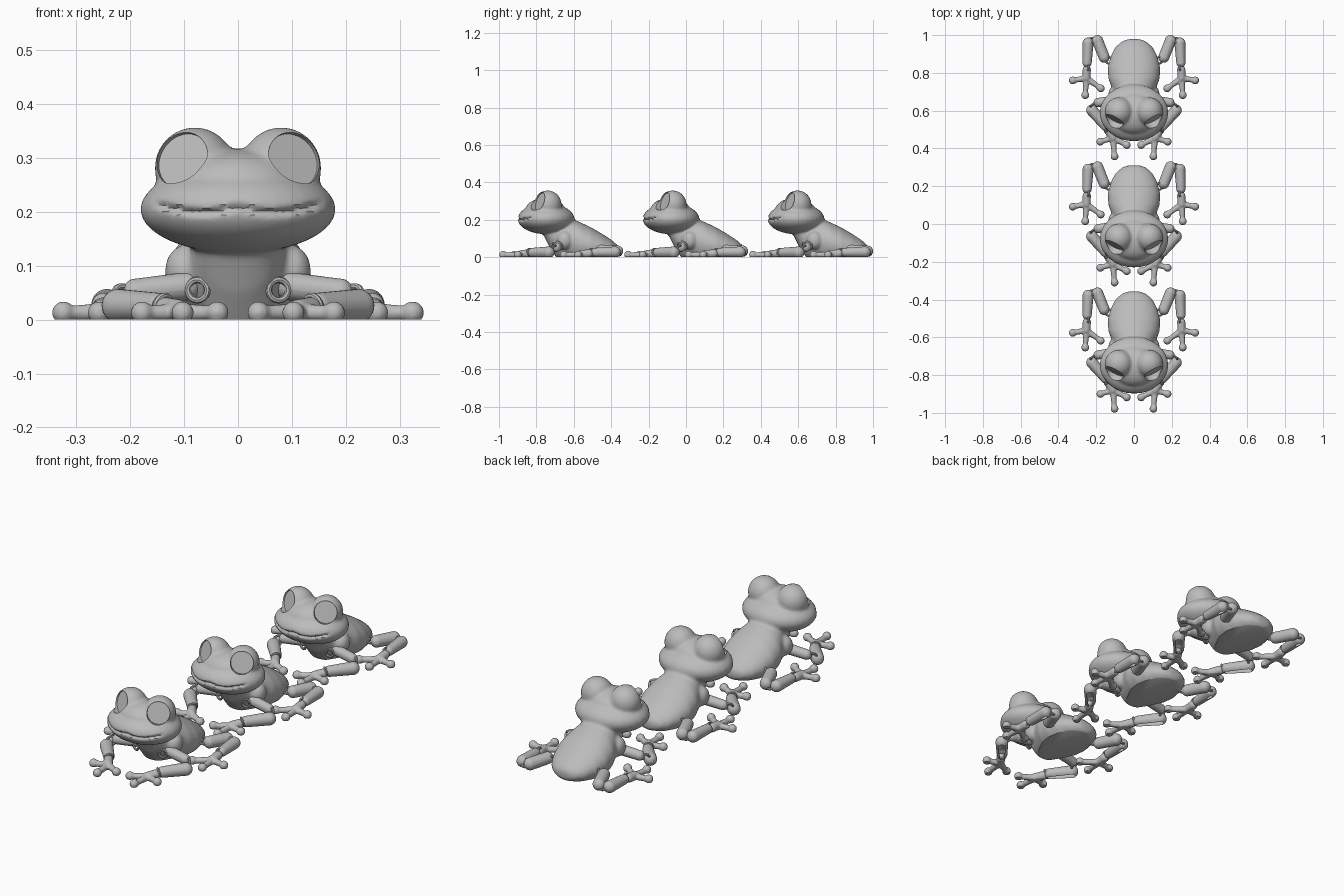
import bpy, bmesh, math
from mathutils import Vector, Matrix

cube = bpy.data.objects.get("Cube")
if cube:
    bpy.data.objects.remove(cube, do_unlink=True)

grey = bpy.data.materials.new("plain_grey")
grey.use_nodes = True
grey.diffuse_color = (0.5, 0.5, 0.5, 1)
grey.node_tree.nodes["Principled BSDF"].inputs["Base Color"].default_value = (0.5, 0.5, 0.5, 1)


# ---------- helpers ----------
def make_object(name, bm):
    mesh = bpy.data.meshes.new(name)
    bmesh.ops.recalc_face_normals(bm, faces=bm.faces)
    bm.to_mesh(mesh)
    bm.free()
    mesh.materials.append(grey)
    obj = bpy.data.objects.new(name, mesh)
    bpy.context.collection.objects.link(obj)
    return obj


def bake(obj):
    deps = bpy.context.evaluated_depsgraph_get()
    deps.update()
    mesh = bpy.data.meshes.new_from_object(obj.evaluated_get(deps), depsgraph=deps)
    obj.modifiers.clear()
    obj.data = mesh


def fuse(obj, voxel, rounds):
    """Melt overlapping solids into one smooth skin."""
    remesh = obj.modifiers.new("Remesh", 'REMESH')
    remesh.mode = 'VOXEL'
    remesh.voxel_size = voxel
    smooth = obj.modifiers.new("Smooth", 'SMOOTH')
    smooth.factor = 0.5
    smooth.iterations = rounds
    bake(obj)


def flatten_base(obj):
    """Slice off everything under the ground and close the cut."""
    bm = bmesh.new()
    bm.from_mesh(obj.data)
    bmesh.ops.bisect_plane(bm, geom=bm.verts[:] + bm.edges[:] + bm.faces[:],
                           plane_co=(0, 0, 0), plane_no=(0, 0, -1), clear_outer=True)
    rim = [e for e in bm.edges if e.is_boundary]
    if rim:
        bmesh.ops.holes_fill(bm, edges=rim, sides=0)
    bmesh.ops.recalc_face_normals(bm, faces=bm.faces)
    bm.to_mesh(obj.data)
    bm.free()


def ellipsoid(bm, centre, radii):
    matrix = Matrix.Translation(centre) @ Matrix.Diagonal((*radii, 1))
    bmesh.ops.create_uvsphere(bm, u_segments=32, v_segments=20, radius=1, matrix=matrix)


def limb(bm, start, end, r1, r2):
    """Tapered capsule."""
    part = bmesh.new()
    for p, r in ((start, r1), (end, r2)):
        bmesh.ops.create_uvsphere(part, u_segments=24, v_segments=14, radius=r,
                                  matrix=Matrix.Translation(p))
    hull = bmesh.ops.convex_hull(part, input=part.verts[:])
    inside = [v for v in hull["geom_interior"] if isinstance(v, bmesh.types.BMVert)]
    bmesh.ops.delete(part, geom=inside, context='VERTS')
    temp = bpy.data.meshes.new("temp")
    part.to_mesh(temp)
    part.free()
    bm.from_mesh(temp)
    bpy.data.meshes.remove(temp)


def ring(bm, centre, axis, major=0.019, minor=0.006, n=20, m=8):
    """Link loop joining two limb pieces."""
    turn = Vector(axis).to_track_quat('Z', 'Y')
    grid = []
    for i in range(n):
        a = math.tau * i / n
        row = []
        for j in range(m):
            b = math.tau * j / m
            d = major + minor * math.cos(b)
            p = Vector((d * math.cos(a), d * math.sin(a), minor * math.sin(b)))
            row.append(bm.verts.new(turn @ p + Vector(centre)))
        grid.append(row)
    for i in range(n):
        for j in range(m):
            k, l = (i + 1) % n, (j + 1) % m
            bm.faces.new((grid[i][j], grid[k][j], grid[k][l], grid[i][l]))


# ---------- torso, lofted along y: (y, top, bottom, half width) ----------
sections = [(-0.10, 0.20, 0.13, 0.06), (-0.06, 0.22, 0.05, 0.075), (-0.02, 0.22, -0.01, 0.09),
            (0.04, 0.212, -0.03, 0.112), (0.10, 0.188, -0.04, 0.136), (0.16, 0.16, -0.04, 0.139),
            (0.22, 0.125, -0.03, 0.124), (0.27, 0.092, -0.015, 0.098),
            (0.30, 0.066, 0.0, 0.062), (0.311, 0.05, 0.01, 0.03)]
bm = bmesh.new()
loops = []
for y, top, low, width in sections:
    mid, half = (top + low) / 2, (top - low) / 2
    loops.append([bm.verts.new((width * math.cos(math.tau * i / 32), y,
                                mid + half * math.sin(math.tau * i / 32))) for i in range(32)])
for a, b in zip(loops, loops[1:]):
    for i in range(32):
        j = (i + 1) % 32
        bm.faces.new((a[i], a[j], b[j], b[i]))
bm.faces.new(loops[0])
bm.faces.new(loops[-1])

# ---------- head, brow, eye bulges and shoulders ----------
ellipsoid(bm, (0, -0.08, 0.205), (0.182, 0.152, 0.082))
ellipsoid(bm, (0, -0.085, 0.25), (0.125, 0.107, 0.067))
for side in (-1, 1):
    ellipsoid(bm, (0.08 * side, -0.072, 0.281), (0.075, 0.075, 0.076))
    ellipsoid(bm, (0.1 * side, 0.02, 0.09), (0.036, 0.042, 0.048))
body = make_object("body_and_head", bm)
fuse(body, 0.0068, 10)

# mouth groove pressed into the snout
bm = bmesh.new()
bm.from_mesh(body.data)
bm.normal_update()
for v in bm.verts:
    x = abs(v.co.x)
    if x < 0.16 and v.co.y < -0.08 and 0.17 < v.co.z < 0.24:
        line = 0.21 - 0.011 * math.sin(math.pi * min(x / 0.135, 1.15))
        fade = min(1, (0.16 - x) / 0.02)
        v.co -= v.normal * 0.01 * fade * math.exp(-((v.co.z - line) / 0.006) ** 2)
bm.to_mesh(body.data)
bm.free()

# flat sunken eyes
bm = bmesh.new()
for side in (-1, 1):
    gaze = Vector((0.45 * side, -0.84, 0.3)).normalized()
    spot = Vector((0.08 * side, -0.072, 0.281)) + gaze * (0.043 + 0.06)
    matrix = Matrix.Translation(spot) @ gaze.to_track_quat('Z', 'Y').to_matrix().to_4x4()
    bmesh.ops.create_cone(bm, cap_ends=True, segments=48, radius1=0.053, radius2=0.053,
                          depth=0.12, matrix=matrix)
cutter = make_object("eye_cutter", bm)
cutter.hide_render = True
cut = body.modifiers.new("Eyes", 'BOOLEAN')
cut.operation = 'DIFFERENCE'
cut.solver = 'EXACT'
cut.object = cutter
bake(body)
bpy.data.objects.remove(cutter, do_unlink=True)
flatten_base(body)
parts = [body]

# ---------- limb pieces on the left, mirrored to the right ----------
pieces = {
    "upper_arms": ((0.095, -0.012, 0.062), (0.19, -0.025, 0.052), 0.026, 0.024),
    "forearms": ((0.222, -0.066, 0.026), (0.15, -0.15, 0.024), 0.031, 0.026),
    "thighs": ((0.158, 0.215, 0.038), (0.193, 0.302, 0.032), 0.029, 0.03),
    "shins": ((0.243, 0.29, 0.028), (0.248, 0.185, 0.026), 0.029, 0.024),
}
for name, spec in pieces.items():
    bm = bmesh.new()
    limb(bm, *spec)
    parts.append(make_object(name, bm))
    flatten_base(parts[-1])

# ---------- hands and feet: (wrist, palm, toe tips) ----------
paws = {
    "hands": ((0.135, -0.175), (0.112, -0.212), [(0.178, -0.232), (0.103, -0.31), (0.038, -0.25)]),
    "feet": ((0.25, 0.15), (0.252, 0.105), [(0.324, 0.092), (0.258, 0.014), (0.176, 0.05)]),
}
for name, (wrist, palm, tips) in paws.items():
    bm = bmesh.new()
    limb(bm, (*wrist, 0.02), (*palm, 0.016), 0.022, 0.022)
    for tip in tips:
        limb(bm, (*palm, 0.014), (*tip, 0.012), 0.017, 0.013)
        ellipsoid(bm, (*tip, 0.013), (0.021, 0.021, 0.021))
    parts.append(make_object(name, bm))
    fuse(parts[-1], 0.0052, 3)
    flatten_base(parts[-1])

# ---------- link loops at the joints ----------
bm = bmesh.new()
for centre, axis in [((0.075, -0.04, 0.055), (0.3, -1, 0)), ((0.212, -0.04, 0.045), (-0.6, -1, 0.6)),
                     ((0.14, -0.165, 0.026), (1, 1, 0.4)), ((0.135, 0.2, 0.045), (0.5, -0.4, 1)),
                     ((0.218, 0.305, 0.03), (0, 1, 0.8)), ((0.249, 0.163, 0.027), (1, 0, 0.5))]:
    ring(bm, centre, axis)
parts.append(make_object("joint_links", bm))

# ---------- shading, mirroring, and the row of three ----------
for part in parts:
    bpy.ops.object.select_all(action='DESELECT')
    part.select_set(True)
    bpy.context.view_layer.objects.active = part
    bpy.ops.object.shade_smooth_by_angle(angle=math.radians(40))
    if part is not body:
        part.modifiers.new("Mirror", 'MIRROR').use_mirror_merge = False
    name = part.name
    for label, y in (("front", -0.668), ("back", 0.668)):
        twin = part.copy()
        twin.name = label + "_" + name
        twin.location.y = y
        bpy.context.collection.objects.link(twin)
    part.name = "middle_" + name
